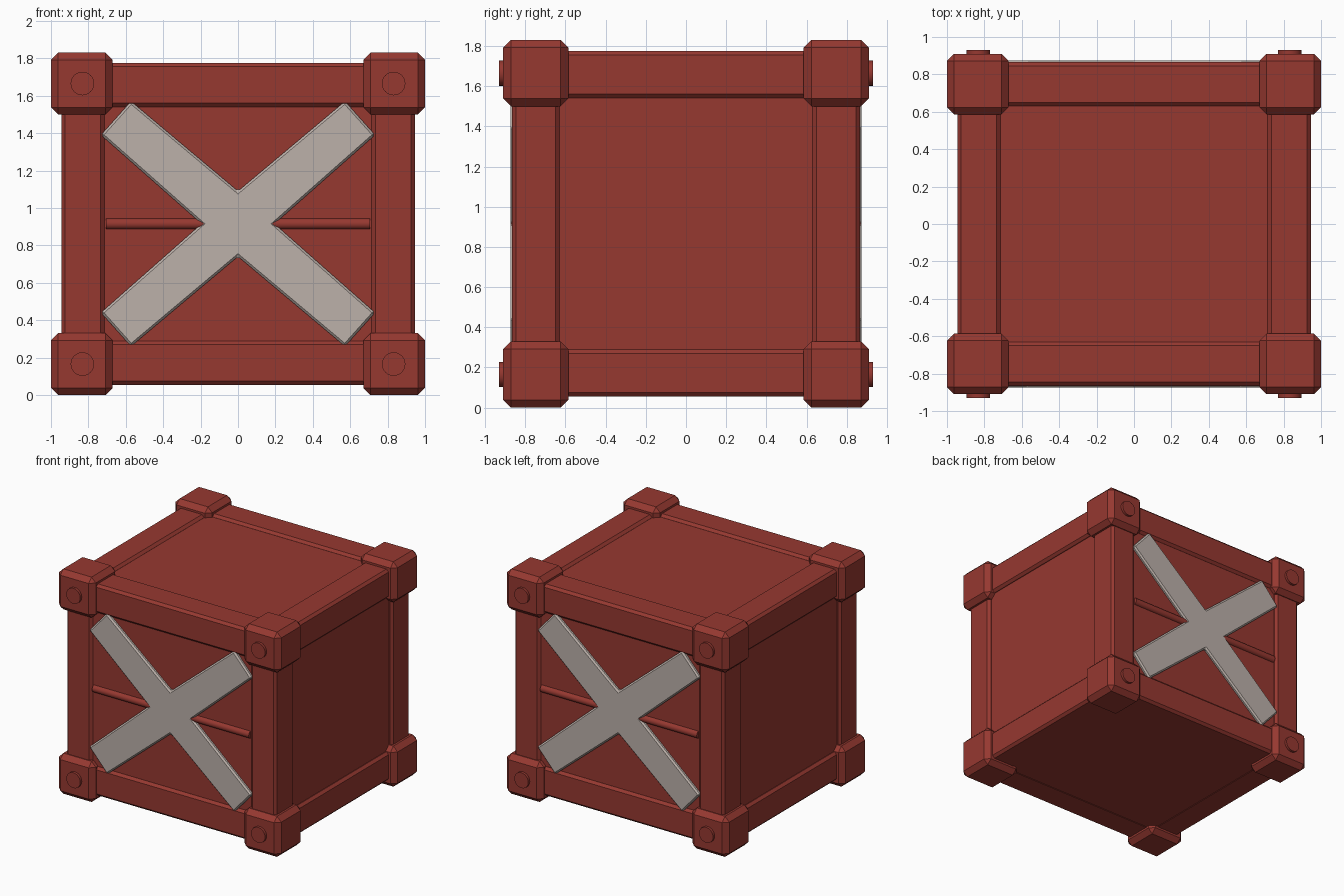
import bpy, bmesh, math
from mathutils import Matrix, Vector

if "Cube" in bpy.data.objects:
    bpy.data.objects.remove(bpy.data.objects["Cube"])


def material(name, rgb):
    m = bpy.data.materials.new(name)
    m.diffuse_color = (*rgb, 1)
    m.use_nodes = True
    m.node_tree.nodes["Principled BSDF"].inputs["Base Color"].default_value = m.diffuse_color
    return m


RED = material("dull red", (0.305, 0.040, 0.030))
GREY = material("warm grey", (0.503, 0.440, 0.402))
SIGNS = (-1, 1)
MID = 0.915  # mid height


def finish(name, bm, mat, bevel=0.0):
    bmesh.ops.recalc_face_normals(bm, faces=bm.faces[:])
    me = bpy.data.meshes.new(name)
    bm.to_mesh(me)
    bm.free()
    me.materials.append(mat)
    ob = bpy.data.objects.new(name, me)
    bpy.context.collection.objects.link(ob)
    if bevel:
        mod = ob.modifiers.new("bevel", 'BEVEL')
        mod.width = bevel
        mod.segments = 1
        mod.limit_method = 'ANGLE'
    return ob


def box(name, centre, size, bevel=0.0):
    bm = bmesh.new()
    bmesh.ops.create_cube(bm, size=1, matrix=Matrix.Translation(centre) @ Matrix.Diagonal((*size, 1)))
    return finish(name, bm, RED, bevel)


def cylinder(name, centre, radius, depth, axis, sides):
    bm = bmesh.new()
    rot = Vector((0, 0, 1)).rotation_difference(Vector(axis)).to_matrix().to_4x4()
    bmesh.ops.create_cone(bm, cap_ends=True, segments=sides, radius1=radius, radius2=radius,
                          depth=depth, matrix=Matrix.Translation(centre) @ rot)
    ob = finish(name, bm, RED)
    for p in ob.data.polygons:
        p.use_smooth = len(p.vertices) == 4
    for e in ob.data.edges:  # keep cap rims sharp
        a, b = (ob.data.vertices[i].co for i in e.vertices)
        e.use_edge_sharp = abs((a - b).dot(Vector(axis))) < 1e-4
    return ob


# panels forming the recessed body
box("panel_body", (0, 0, 0.9065), (1.84, 1.69, 1.697))

# frame beams along each axis
W = 0.235
for a in SIGNS:
    for b in SIGNS:
        box("post", (a * 0.83, b * 0.748, MID), (0.23, W, 1.3), 0.02)
        box("cross_beam", (0, a * 0.748, MID + b * 0.743), (1.44, W, W), 0.02)
        box("side_beam", (a * 0.83, 0, MID + b * 0.743), (0.23, 1.3, W), 0.02)

# corner blocks with a bolt on front and back
for x in SIGNS:
    for y in SIGNS:
        for z in SIGNS:
            box("corner_block", (x * 0.835, y * 0.748, MID + z * 0.75), (0.33, 0.324, 0.33), 0.038)
            cylinder("bolt", (x * 0.832, y * 0.9, MID + z * 0.75), 0.063, 0.06, (0, 1, 0), 24)

# cross brace and horizontal rod on front and back
QUARTER = [(0.195, 0), (0.733, 0.475), (0.572, 0.655), (0, 0.175)]
outline = (QUARTER
           + [(-x, z) for x, z in reversed(QUARTER[:3])]
           + [(-x, -z) for x, z in QUARTER[1:]]
           + [(x, -z) for x, z in reversed(QUARTER[1:3])])
for s in SIGNS:
    bm = bmesh.new()
    face = bm.faces.new([bm.verts.new((x, s * 0.835, MID + z)) for x, z in outline])
    ext = bmesh.ops.extrude_face_region(bm, geom=[face])
    bmesh.ops.translate(bm, vec=(0, s * 0.038, 0),
                        verts=[v for v in ext["geom"] if isinstance(v, bmesh.types.BMVert)])
    bad = [f for f in bm.faces if len(f.verts) > 4 and f is face]
    if len([f for f in bm.faces if len(f.verts) > 4]) < 2:
        bm.faces.new([v for v in face.verts])
    finish("cross_brace", bm, GREY, 0.012)
    cylinder("rod", (0, s * 0.84, MID), 0.03, 1.41, (1, 0, 0), 16)
